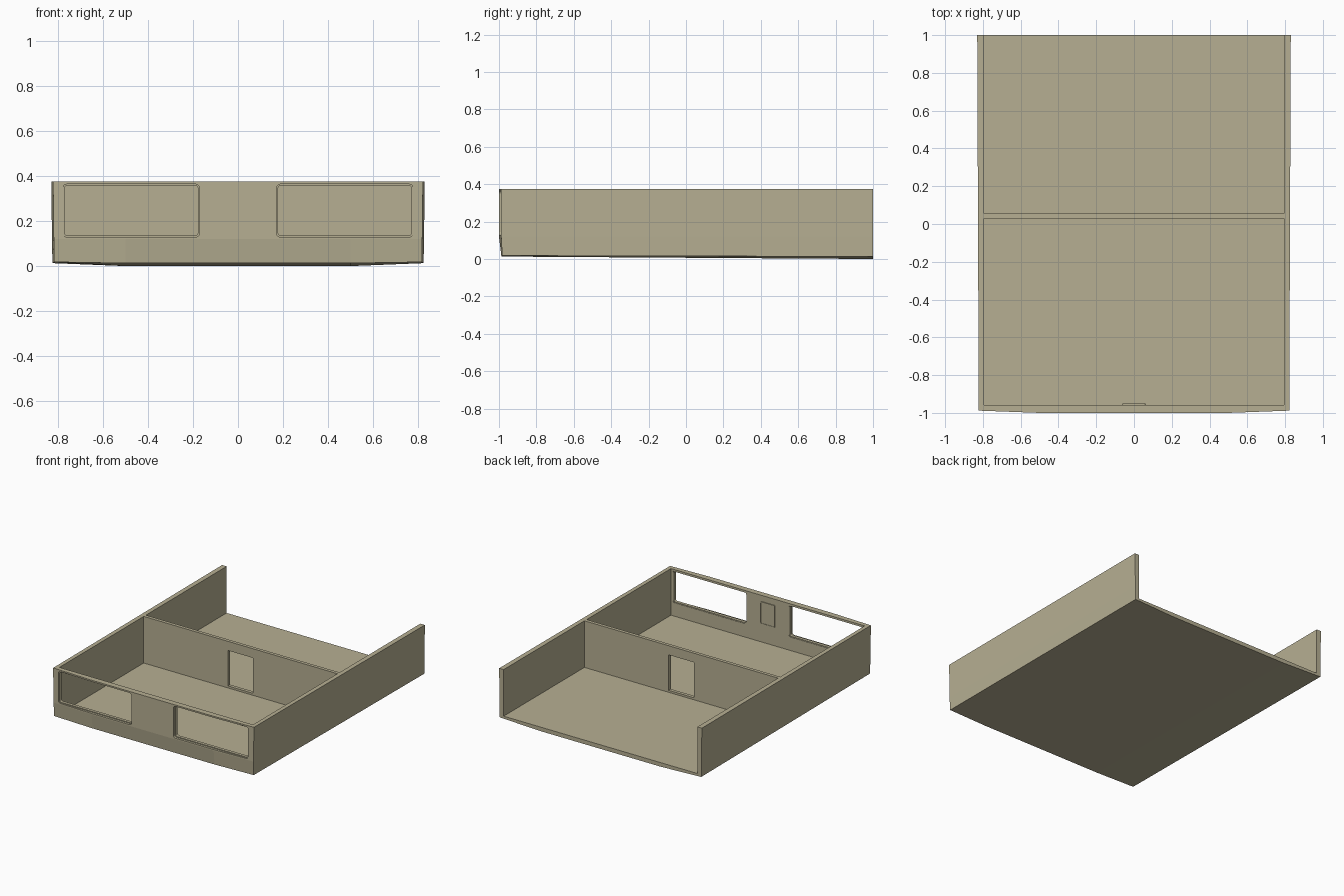
import bpy, bmesh, math

if "Cube" in bpy.data.objects:
    bpy.data.objects.remove(bpy.data.objects["Cube"])


def make_object(name, bm):
    bmesh.ops.recalc_face_normals(bm, faces=bm.faces[:])
    mesh = bpy.data.meshes.new(name)
    bm.to_mesh(mesh)
    bm.free()
    ob = bpy.data.objects.new(name, mesh)
    bpy.context.collection.objects.link(ob)
    mat = bpy.data.materials.get("khaki") or bpy.data.materials.new("khaki")
    mat.diffuse_color = (0.47, 0.43, 0.29, 1)
    mat.use_nodes = True
    mat.node_tree.nodes["Principled BSDF"].inputs["Base Color"].default_value = mat.diffuse_color
    mesh.materials.append(mat)
    return ob


def box(name, x0, x1, y0, y1, z0, z1):
    bm = bmesh.new()
    bmesh.ops.create_cube(bm, size=1)
    for v in bm.verts:
        v.co.x = x1 if v.co.x > 0 else x0
        v.co.y = y1 if v.co.y > 0 else y0
        v.co.z = z1 if v.co.z > 0 else z0
    return make_object(name, bm)


def rounded_loop(bm, x0, x1, z0, z1, y, r):
    pts = []
    for cx, cz, start in ((x1 - r, z1 - r, 0), (x0 + r, z1 - r, 90),
                          (x0 + r, z0 + r, 180), (x1 - r, z0 + r, 270)):
        for k in range(4):
            a = math.radians(start + 30 * k)
            pts.append(bm.verts.new((cx + r * math.cos(a), y, cz + r * math.sin(a))))
    return pts


def bridge(bm, a, b):
    n = len(a)
    for i in range(n):
        bm.faces.new((a[i], a[(i + 1) % n], b[(i + 1) % n], b[i]))


def rounded_block(name, x0, x1, z0, z1, y0, y1, r):
    bm = bmesh.new()
    a = rounded_loop(bm, x0, x1, z0, z1, y0, r)
    b = rounded_loop(bm, x0, x1, z0, z1, y1, r)
    bridge(bm, a, b)
    bm.faces.new(a)
    bm.faces.new(b)
    return make_object(name, bm)


def rounded_frame(name, x0, x1, z0, z1, y0, y1, r, w):
    bm = bmesh.new()
    loops = [rounded_loop(bm, x0, x1, z0, z1, y0, r),
             rounded_loop(bm, x0, x1, z0, z1, y1, r),
             rounded_loop(bm, x0 + w, x1 - w, z0 + w, z1 - w, y1, r - w / 2),
             rounded_loop(bm, x0 + w, x1 - w, z0 + w, z1 - w, y0, r - w / 2)]
    for i in range(4):
        bridge(bm, loops[i], loops[(i + 1) % 4])
    return make_object(name, bm)


def cut(ob, cutter):
    cutter.hide_render = True
    mod = ob.modifiers.new("cut", 'BOOLEAN')
    mod.operation = 'DIFFERENCE'
    mod.solver = 'EXACT'
    mod.object = cutter
    bpy.context.view_layer.objects.active = ob
    bpy.ops.object.modifier_apply(modifier=mod.name)
    bpy.data.objects.remove(cutter, do_unlink=True)


# Cabin shell: outer plan lofted over three levels, bottom slightly cambered
front_z, back_z = (0.018, 0.013), (0.013, 0.0)
bm = bmesh.new()
rings = []
for z, dx, dy in ((None, 0.005, 0.013), (0.12, 0.003, 0.0), (0.375, 0.0, 0.0)):
    plan = [(-0.822 + dx, -0.988 + dy * 0.4, front_z[0]), (-0.5, -1 + dy, front_z[1]),
            (0.5, -1 + dy, front_z[1]), (0.822 - dx, -0.988 + dy * 0.4, front_z[0]),
            (0.83 - dx, 1, back_z[0]), (0.5, 1, back_z[1]),
            (-0.5, 1, back_z[1]), (-0.83 + dx, 1, back_z[0])]
    rings.append([bm.verts.new((x, y, lz if z is None else z)) for x, y, lz in plan])
bridge(bm, rings[0], rings[1])
bridge(bm, rings[1], rings[2])
for ring in (rings[0], rings[2]):
    for q in ((0, 1, 6, 7), (1, 2, 5, 6), (2, 3, 4, 5)):
        bm.faces.new([ring[i] for i in q])
shell = make_object("cabin_shell", bm)

# Hollow interior, open at the top and the back
cut(shell, box("interior_cutter", -0.793, 0.793, -0.957, 1.2, 0.03, 1))

# Front windows with shallow outer recess and thin frames
for side, x0, x1 in (("left", -0.778, -0.172), ("right", 0.172, 0.778)):
    cut(shell, rounded_block("window_cutter", x0, x1, 0.129, 0.364, -1.1, -0.9, 0.016))
    rounded_frame(side + "_window_frame", x0, x1, 0.129, 0.364, -0.983, -0.96, 0.016, 0.006)

# Partition wall with a doorway
partition = box("partition_wall", -0.793, 0.793, 0.03, 0.055, 0.03, 0.375)
cut(partition, box("doorway_cutter", -0.103, 0.103, -0.1, 0.2, 0.045, 0.307))

# Small framed panel inside the front wall
box("front_panel", -0.055, 0.055, -0.958, -0.954, 0.17, 0.325)
rounded_frame("front_panel_frame", -0.06, 0.06, 0.165, 0.33, -0.958, -0.951, 0.008, 0.006)
